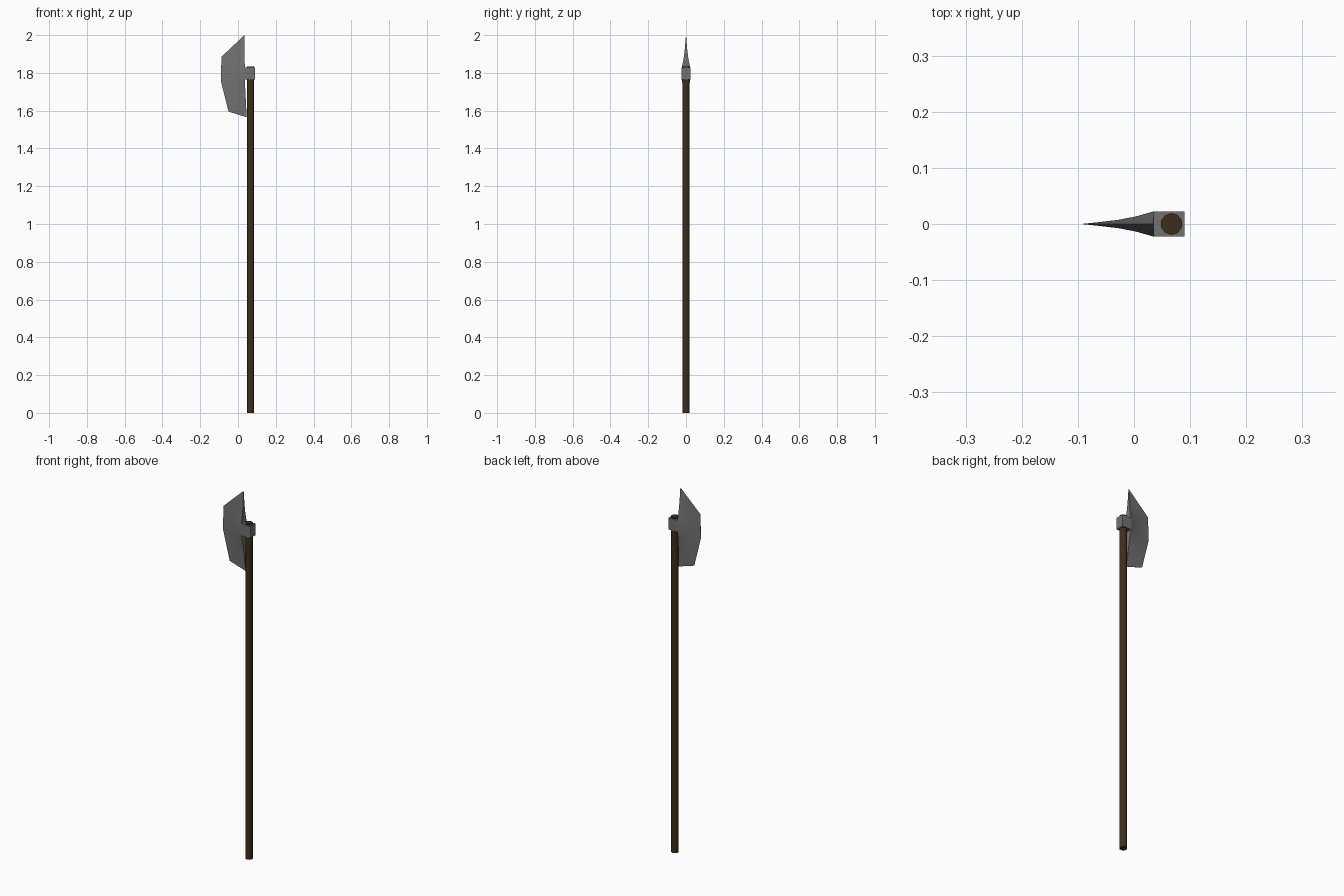
import bpy, bmesh
from mathutils import Vector

if "Cube" in bpy.data.objects:
    bpy.data.objects.remove(bpy.data.objects["Cube"])


def material(name, color):
    m = bpy.data.materials.new(name)
    m.diffuse_color = (*color, 1)
    m.use_nodes = True
    m.node_tree.nodes["Principled BSDF"].inputs["Base Color"].default_value = m.diffuse_color
    return m


def finish(name, bm, mat, angle=0.6):
    bmesh.ops.recalc_face_normals(bm, faces=bm.faces)
    me = bpy.data.meshes.new(name)
    bm.to_mesh(me)
    bm.free()
    ob = bpy.data.objects.new(name, me)
    bpy.context.collection.objects.link(ob)
    me.materials.append(mat)
    bpy.ops.object.select_all(action='DESELECT')
    bpy.context.view_layer.objects.active = ob
    ob.select_set(True)
    bpy.ops.object.shade_smooth_by_angle(angle=angle)
    return ob


wood = material("dark_wood", (0.046, 0.027, 0.011))
steel = material("dark_steel", (0.17, 0.17, 0.17))

# Long wooden shaft
bm = bmesh.new()
bmesh.ops.create_cone(bm, cap_ends=True, segments=10, radius1=0.0195,
                      radius2=0.0195, depth=1.835)
bmesh.ops.translate(bm, verts=bm.verts, vec=(0.067, 0, 0.9175))
finish("shaft", bm, wood, 0.8)

# Square socket around the shaft
bm = bmesh.new()
bmesh.ops.create_cube(bm, size=1)
bmesh.ops.scale(bm, verts=bm.verts, vec=(0.055, 0.045, 0.064))
bmesh.ops.translate(bm, verts=bm.verts, vec=(0.0625, 0, 1.796))
finish("socket", bm, steel)

# Blade: rings from the thin cutting outline inward to the thick socket face
outline = [(0.034, 2.0), (-0.088, 1.885), (-0.09, 1.755), (-0.05, 1.595), (0.046, 1.565)]
root = [(0.036, 1.828), (0.035, 1.82), (0.035, 1.796), (0.035, 1.772), (0.036, 1.764)]
steps = [(0, 0.0004), (0.2, 0.003), (0.5, 0.0075), (0.75, 0.0135), (1, 0.0225)]

bm = bmesh.new()
sides = []
for s in (-1, 1):
    rings = []
    for t, y in steps:
        ring = []
        for o, r in zip(outline, root):
            p = Vector(o).lerp(Vector(r), t)
            ring.append(bm.verts.new((p.x, s * y, p.y)))
        rings.append(ring)
    for a, b in zip(rings, rings[1:]):
        for i in range(4):
            bm.faces.new((a[i], a[i + 1], b[i + 1], b[i]))
    sides.append(rings)
left, right = sides
# Cutting edge, root face and the back strips above and below the socket
for k in (0, -1):
    for i in range(4):
        bm.faces.new((left[k][i], left[k][i + 1], right[k][i + 1], right[k][i]))
    for j in range(len(steps) - 1):
        bm.faces.new((left[j][k], left[j + 1][k], right[j + 1][k], right[j][k]))
finish("blade", bm, steel)
